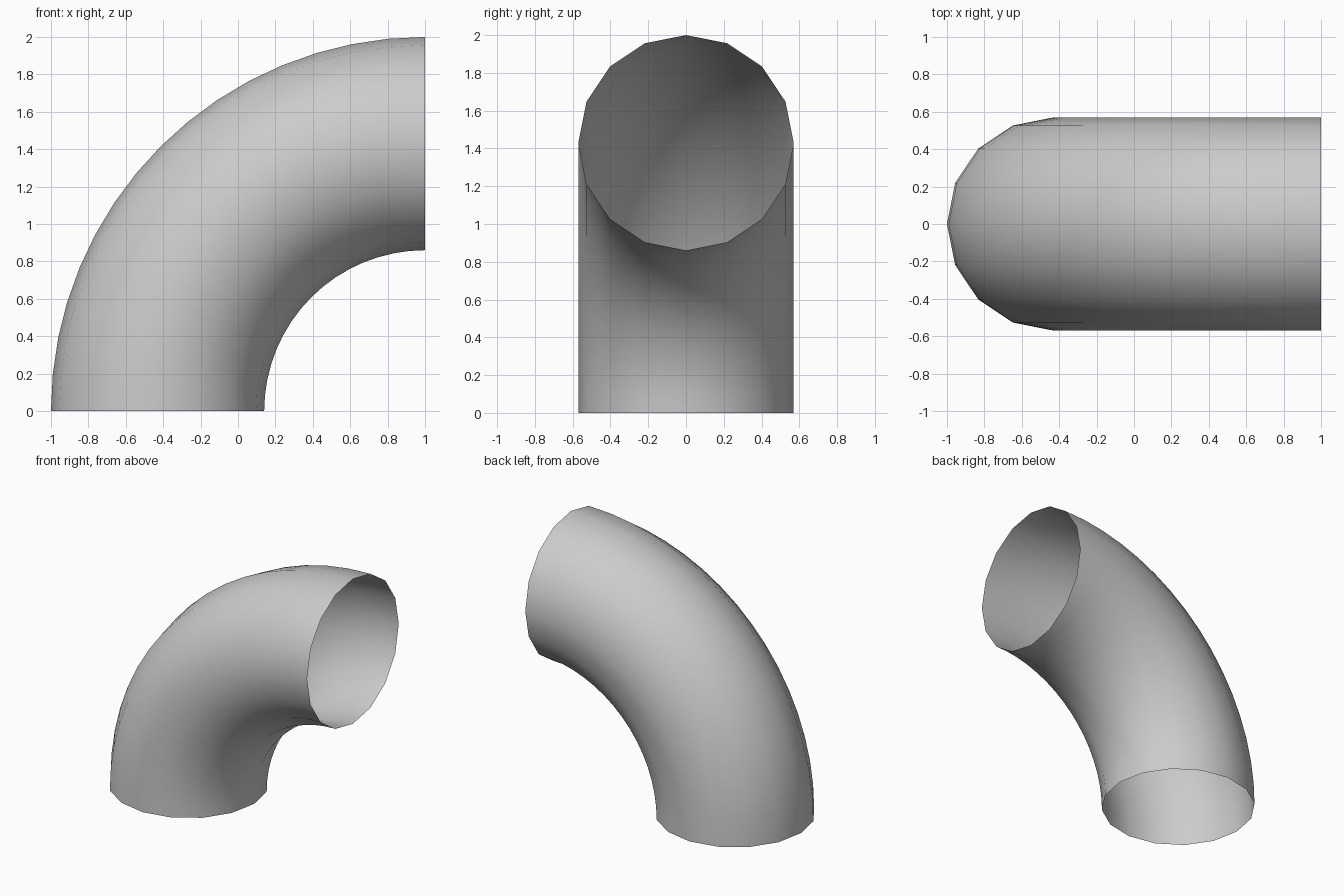
import bpy, bmesh
from math import pi
from mathutils import Matrix, Vector

if "Cube" in bpy.data.objects:
    bpy.data.objects.remove(bpy.data.objects["Cube"])

BEND, TUBE = 1.43, 0.57      # bend radius and tube radius
SIDES, STEPS = 16, 16
PIVOT = Vector((1, 0, 0))    # bend axis runs along y through here

# Open pipe elbow: a circle swept a quarter turn
bm = bmesh.new()
bmesh.ops.create_circle(bm, segments=SIDES, radius=TUBE, cap_ends=False,
                        matrix=Matrix.Translation((1 - BEND, 0, 0)))
bmesh.ops.spin(bm, geom=bm.verts[:] + bm.edges[:], cent=PIVOT, axis=(0, 1, 0),
               angle=pi / 2, steps=STEPS, use_duplicate=False)
bmesh.ops.remove_doubles(bm, verts=bm.verts[:], dist=1e-5)

# Turn every face away from the tube's centre line
bm.normal_update()
for f in bm.faces:
    c = f.calc_center_median()
    ring = Vector((c.x - PIVOT.x, 0, c.z)).normalized() * BEND + PIVOT
    if f.normal.dot(c - ring) < 0:
        f.normal_flip()
    f.smooth = True

mesh = bpy.data.meshes.new("pipe_elbow")
bm.to_mesh(mesh)
bm.free()
bpy.context.collection.objects.link(bpy.data.objects.new("pipe_elbow", mesh))
